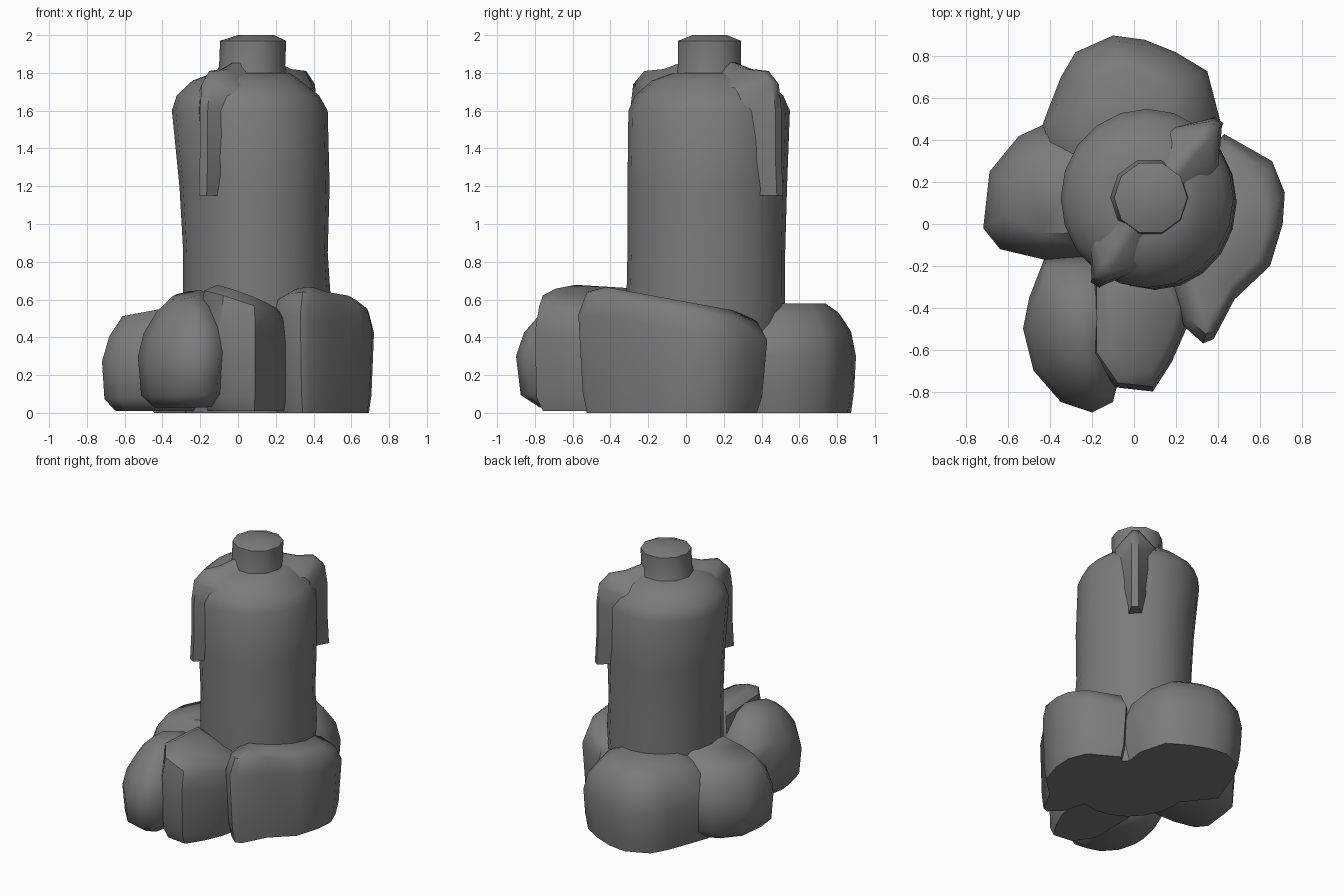
import bpy
import bmesh
from math import cos, sin, tau, radians
from mathutils import Vector

cube = bpy.data.objects.get("Cube")
if cube:
    bpy.data.objects.remove(cube)

# Single stone grey material
GREY = (0.2, 0.2, 0.2, 1)
stone = bpy.data.materials.new("stone grey")
stone.use_nodes = True
stone.diffuse_color = GREY
stone.node_tree.nodes["Principled BSDF"].inputs["Base Color"].default_value = GREY


def loft(name, rings, sharp_angle=50):
    """Skin a stack of equal-length closed rings and cap both ends."""
    bm = bmesh.new()
    layers = [[bm.verts.new(point) for point in ring] for ring in rings]
    count = len(layers[0])
    for lower, upper in zip(layers, layers[1:]):
        for i in range(count):
            j = (i + 1) % count
            bm.faces.new((lower[i], lower[j], upper[j], upper[i]))
    bm.faces.new(layers[0][::-1])
    bm.faces.new(layers[-1])
    bmesh.ops.recalc_face_normals(bm, faces=bm.faces)
    mesh = bpy.data.meshes.new(name)
    bm.to_mesh(mesh)
    bm.free()
    mesh.materials.append(stone)
    mesh.shade_smooth()
    mesh.set_sharp_from_angle(angle=radians(sharp_angle))
    obj = bpy.data.objects.new(name, mesh)
    bpy.context.collection.objects.link(obj)
    return obj


def oval(z, left, right, front, back, sides=20):
    """Horizontal ellipse filling the given extents."""
    mid_x, mid_y = (left + right) / 2, (front + back) / 2
    rad_x, rad_y = (right - left) / 2, (back - front) / 2
    return [(mid_x + rad_x * cos(tau * i / sides),
             mid_y + rad_y * sin(tau * i / sides), z) for i in range(sides)]


def rock(name, outline, layers, slope=(0, 0)):
    """Boulder from a plan outline (hundredths) shrunk at each height;
    slope tilts its top."""
    points = [Vector(p) / 100 for p in outline]
    centre = sum(points, Vector((0, 0))) / len(points)
    rings = []
    for z, scale in layers:
        ring = []
        for point in points:
            offset = (point - centre) * scale
            place = centre + offset
            ring.append((place.x, place.y, z * (1 + offset.dot(Vector(slope)))))
        rings.append(ring)
    return loft(name, rings)


def fold(name, degrees, stations):
    """Raised ridge running down the body and over its shoulder."""
    middle = Vector((0.08, 0.12, 0))
    out = Vector((cos(radians(degrees)), sin(radians(degrees)), 0))
    side = Vector((-out.y, out.x, 0))
    rings = []
    for z, reach, width, inset, drop in stations:
        base = middle + Vector((0, 0, z))
        inner = base + out * (reach - inset) - Vector((0, 0, drop))
        ridge = base + out * reach
        rings.append([inner - side * width, ridge - side * 0.025,
                      ridge + side * 0.025, inner + side * width])
    return loft(name, rings)


# Bottle body with rounded shoulder
body_sizes = [
    (0, -0.28, 0.46, -0.3, 0.5),
    (0.62, -0.29, 0.49, -0.315, 0.525),
    (0.85, -0.29, 0.475, -0.31, 0.525),
    (1.2, -0.31, 0.485, -0.31, 0.535),
    (1.6, -0.35, 0.475, -0.305, 0.55),
    (1.68, -0.325, 0.43, -0.27, 0.515),
    (1.76, -0.24, 0.33, -0.18, 0.42),
    (1.8, -0.13, 0.27, -0.07, 0.33),
]
loft("bottle_body", [oval(*size) for size in body_sizes])

# Short neck with a slightly domed top
neck_sizes = [
    (1.74, -0.13, 0.27, -0.07, 0.33),
    (1.84, -0.1, 0.25, -0.05, 0.3),
    (1.97, -0.095, 0.255, -0.05, 0.3),
    (2, 0, 0.19, 0.03, 0.22),
]
loft("bottle_neck", [oval(*size, sides=10) for size in neck_sizes])

# Two draped folds on opposite sides
drape = [
    (1.15, 0.5, 0.05, 0.12, 0),
    (1.35, 0.49, 0.09, 0.12, 0),
    (1.6, 0.49, 0.12, 0.13, 0),
    (1.74, 0.47, 0.14, 0.14, 0.05),
    (1.81, 0.4, 0.14, 0.1, 0.09),
    (1.82, 0.28, 0.13, 0.06, 0.09),
    (1.86, 0.15, 0.1, 0.05, 0.09),
]
fold("back_fold", 49, drape)
fold("front_fold", 237, [(z, reach - 0.01, width, inset, drop)
                         for z, reach, width, inset, drop in drape])

# Ring of boulders around the foot
rock("left_rock",
     [(20, 20), (43, 43), (66, 30), (72, 15), (71, 0), (65, -20),
      (48, -36), (38, -55), (33, -57), (24, -49), (15, -20)],
     [(0, 0.9), (0.1, 0.95), (0.46, 1), (0.57, 0.9), (0.61, 0.68)],
     (0, -0.3))
rock("back_rock",
     [(-20, 0), (-48, 35), (-42, 52), (-35, 70), (-28, 82), (-10, 90),
      (5, 88), (20, 82), (35, 73), (41, 50), (35, 10)],
     [(0, 0.92), (0.12, 0.97), (0.3, 1), (0.43, 0.92), (0.53, 0.72),
      (0.58, 0.5)])
rock("right_rock",
     [(-15, -17), (-43, -17), (-64, -12), (-72, -2), (-69, 25),
      (-55, 42), (-42, 48), (-10, 40)],
     [(0.01, 0.72), (0.08, 0.95), (0.3, 1), (0.44, 0.85), (0.54, 0.58)],
     (0.35, 0))
rock("front_right_rock",
     [(0, -30), (-20, -15), (-43, -17), (-50, -35), (-53, -50),
      (-48, -70), (-35, -85), (-20, -90), (-10, -85), (-5, -65)],
     [(0.03, 0.65), (0.1, 0.93), (0.32, 1), (0.45, 0.88), (0.56, 0.6),
      (0.62, 0.3)],
     (0.35, 0.25))
rock("front_left_rock",
     [(20, -20), (-20, -20), (-20, -62), (-9, -78), (9, -80),
      (18, -66), (25, -50), (28, -35)],
     [(0.01, 0.85), (0.08, 0.97), (0.42, 1), (0.56, 0.92), (0.61, 0.66)],
     (-0.6, -0.1))
